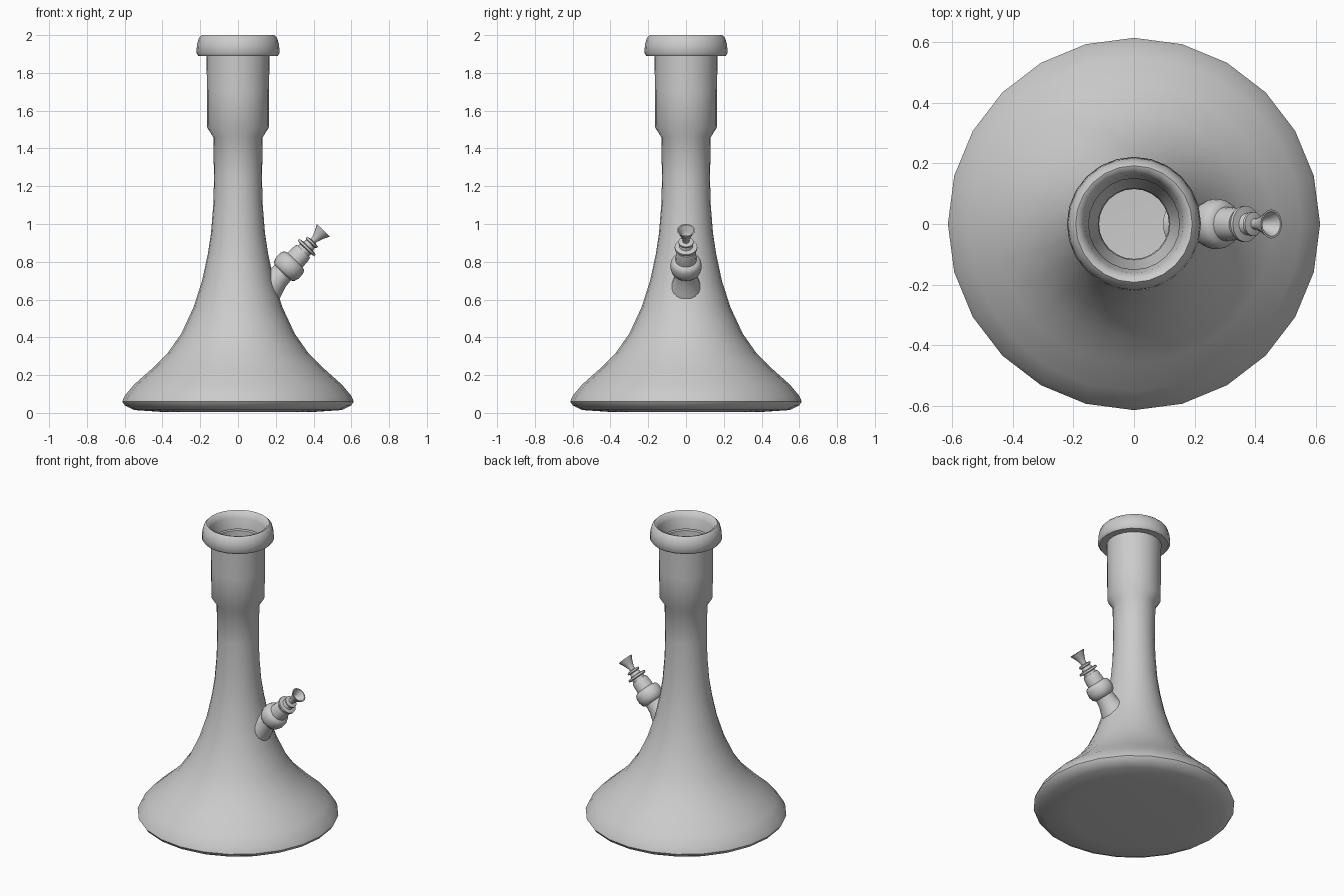
import bpy, bmesh, math
from mathutils import Matrix, Vector

cube = bpy.data.objects.get("Cube")
if cube:
    bpy.data.objects.remove(cube, do_unlink=True)

grey = bpy.data.materials.new("plain grey")
grey.use_nodes = True
COLOUR = (0.6, 0.6, 0.6, 1)
grey.diffuse_color = COLOUR
grey.node_tree.nodes["Principled BSDF"].inputs["Base Color"].default_value = COLOUR


def lathe(name, profile, sides, matrix=Matrix(), sharp=50):
    """Spin a (radius, height) profile around z; radius 0 closes to a pole."""
    bm = bmesh.new()
    rings = []
    for r, z in profile:
        count = sides if r > 0 else 1
        rings.append([bm.verts.new((r * math.sin(math.tau * i / sides),
                                    r * math.cos(math.tau * i / sides), z))
                      for i in range(count)])
    for a, b in zip(rings, rings[1:]):
        for i in range(sides):
            j = (i + 1) % sides
            loop = [a[i % len(a)], a[j % len(a)], b[j % len(b)], b[i % len(b)]]
            bm.faces.new(list(dict.fromkeys(loop)))
    bmesh.ops.recalc_face_normals(bm, faces=bm.faces)
    bm.transform(matrix)
    mesh = bpy.data.meshes.new(name)
    bm.to_mesh(mesh)
    bm.free()
    mesh.materials.append(grey)
    obj = bpy.data.objects.new(name, mesh)
    bpy.context.collection.objects.link(obj)
    bpy.ops.object.select_all(action='DESELECT')
    obj.select_set(True)
    bpy.context.view_layer.objects.active = obj
    bpy.ops.object.shade_smooth_by_angle(angle=math.radians(sharp))
    return obj


# Flared base and long neck: outer wall up, then the inner wall back down
outer = [(0, 0.005), (0.4, 0.005), (0.55, 0.015), (0.6, 0.04), (0.613, 0.06),
         (0.6, 0.09), (0.55, 0.15), (0.46, 0.23), (0.37, 0.32), (0.3, 0.42),
         (0.235, 0.56), (0.19, 0.7), (0.16, 0.84), (0.143, 0.95),
         (0.131, 1.1), (0.127, 1.24), (0.131, 1.46), (0.163, 1.51),
         (0.164, 1.7), (0.167, 1.89)]
inner = [(0.15, 1.88), (0.148, 1.52), (0.118, 1.46), (0.115, 1.2),
         (0.145, 0.84), (0.22, 0.56), (0.35, 0.32), (0.53, 0.14),
         (0.56, 0.06), (0.4, 0.03), (0, 0.03)]
lathe("body", outer + inner, 24)

# Thick lip around the mouth
lip = [(0.15, 1.89), (0.21, 1.89), (0.221, 1.905), (0.217, 1.95),
       (0.207, 1.985), (0.192, 2.0), (0.178, 1.995), (0.162, 1.96), (0.15, 1.89)]
lathe("mouth_lip", lip, 24)

# Slanted side parts share one axis, leaning towards +x
axis = Matrix.Translation((0.24, 0, 0.745)) @ \
    Vector((0.69, 0, 0.72)).to_track_quat('Z', 'Y').to_matrix().to_4x4()

stem = [(0, -0.12), (0.085, -0.12), (0.076, -0.09), (0.063, -0.05),
        (0.058, 0.0), (0.058, 0.02), (0, 0.02)]
lathe("side_stem", stem, 20, axis)

joint = [(0, -0.005), (0.06, -0.005), (0.075, 0.008), (0.083, 0.035),
         (0.081, 0.065), (0.073, 0.083), (0.056, 0.09), (0.053, 0.14),
         (0.048, 0.155), (0, 0.155)]
lathe("side_joint", joint, 20, axis)

collar = [(0, 0.15), (0.04, 0.15), (0.04, 0.17), (0.06, 0.174), (0.06, 0.186),
          (0.036, 0.19), (0.03, 0.208), (0.04, 0.213), (0.04, 0.223),
          (0.018, 0.228), (0, 0.228)]
lathe("bowl_collar", collar, 16, axis)

bowl = [(0, 0.222), (0.018, 0.222), (0.018, 0.24), (0.03, 0.272),
        (0.048, 0.307), (0.041, 0.307), (0.026, 0.28), (0.012, 0.255), (0, 0.252)]
lathe("bowl", bowl, 16, axis)
